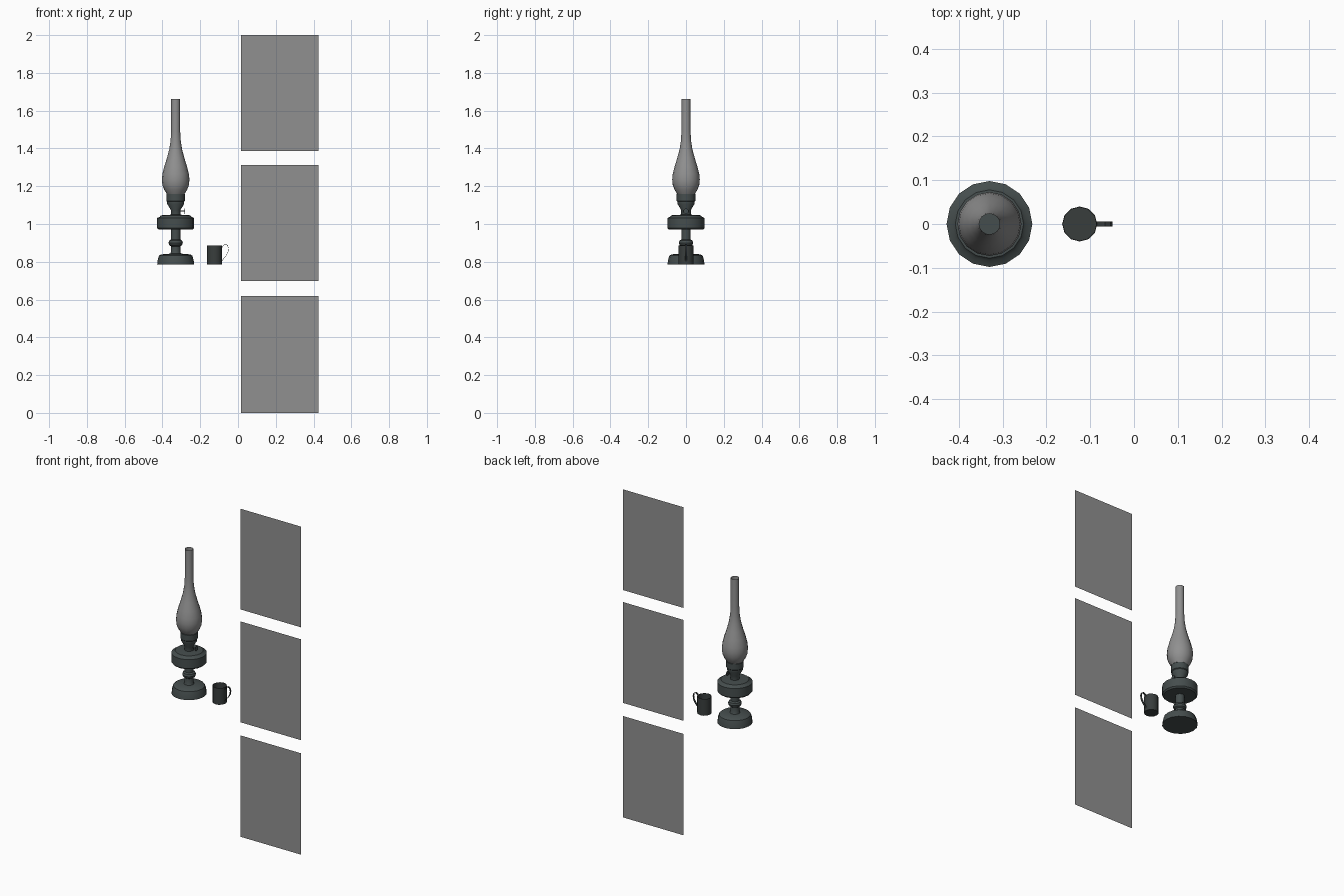
import bpy, bmesh, math
from mathutils import Vector

if "Cube" in bpy.data.objects:
    bpy.data.objects.remove(bpy.data.objects["Cube"])


def material(name, rgb):
    m = bpy.data.materials.new(name)
    m.diffuse_color = (*rgb, 1)
    m.use_nodes = True
    m.node_tree.nodes["Principled BSDF"].inputs["Base Color"].default_value = m.diffuse_color
    return m


METAL = material("dark pewter", (0.060, 0.075, 0.075))
TIN = material("dark tin", (0.040, 0.047, 0.046))
GLASS = material("smoky glass", (0.28, 0.28, 0.28))


def make(name, bm, mat, angle=None):
    me = bpy.data.meshes.new(name)
    bm.to_mesh(me)
    bm.free()
    me.materials.append(mat)
    ob = bpy.data.objects.new(name, me)
    bpy.context.collection.objects.link(ob)
    if angle:
        bpy.ops.object.select_all(action='DESELECT')
        bpy.context.view_layer.objects.active = ob
        ob.select_set(True)
        bpy.ops.object.shade_smooth_by_angle(angle=math.radians(angle))
    return ob


def lathe(name, cx, profile, sides, mat, cap_bottom=True, cap_top=True, angle=35):
    """Revolve (radius, z) pairs, listed bottom to top on the outside."""
    bm = bmesh.new()
    rings = []
    for r, z in profile:
        rings.append([bm.verts.new((cx + r * math.cos(2 * math.pi * i / sides),
                                    r * math.sin(2 * math.pi * i / sides), z))
                      for i in range(sides)])
    for a, b in zip(rings, rings[1:]):
        for i in range(sides):
            j = (i + 1) % sides
            bm.faces.new((a[i], a[j], b[j], b[i]))
    if cap_bottom:
        bm.faces.new(rings[0][::-1])
    if cap_top:
        bm.faces.new(rings[-1])
    return make(name, bm, mat, angle)


LX, CX = -0.33, -0.124

# Lamp: foot, stem with knob, oil reservoir, burner
lathe("lamp_foot", LX, [(0.098, 0.785), (0.095, 0.81), (0.088, 0.832),
                        (0.078, 0.839), (0.03, 0.843)], 16, METAL)
lathe("lamp_stem", LX, [(0.030, 0.840), (0.025, 0.85), (0.025, 0.882), (0.034, 0.888),
                        (0.038, 0.900), (0.034, 0.912), (0.025, 0.918),
                        (0.025, 0.975)], 16, METAL)
lathe("oil_reservoir", LX, [(0.090, 0.970), (0.098, 0.978), (0.098, 1.032),
                            (0.084, 1.038), (0.078, 1.046), (0.03, 1.049)], 16, METAL)
lathe("burner", LX, [(0.026, 1.045), (0.026, 1.075), (0.045, 1.106),
                     (0.045, 1.118), (0.049, 1.122), (0.049, 1.158),
                     (0.045, 1.163)], 16, METAL)

# Wick knob: thin disc on a short rod
for name, r, length, x in (("wick_rod", 0.003, 0.03, -0.295),
                           ("wick_knob", 0.014, 0.003, -0.281)):
    bpy.ops.mesh.primitive_cylinder_add(vertices=12, radius=r, depth=length,
                                        location=(x, 0, 1.068),
                                        rotation=(0, math.pi / 2, 0))
    bpy.context.object.name = name
    bpy.context.object.data.materials.append(METAL)

# Glass chimney, open at both ends
lathe("glass_chimney", LX, [(0.046, 1.158), (0.060, 1.180), (0.070, 1.205), (0.073, 1.235),
                            (0.070, 1.265), (0.060, 1.305), (0.046, 1.35),
                            (0.034, 1.395), (0.027, 1.44), (0.024, 1.49),
                            (0.0235, 1.663)], 16, GLASS, False, False, 60)

# Tin mug: outer wall, rim, inner wall and floor
lathe("mug", CX, [(0.040, 0.785), (0.040, 0.886), (0.038, 0.886), (0.038, 0.790)],
      12, TIN)

# Mug handle: thin ribbon along a curved path
path = [(-0.086, 0.873), (-0.078, 0.887), (-0.066, 0.893), (-0.055, 0.887),
        (-0.050, 0.870), (-0.054, 0.848), (-0.066, 0.828), (-0.078, 0.815),
        (-0.086, 0.802)]
bm = bmesh.new()
rows = []
for i, (x, z) in enumerate(path):
    a, b = path[max(i - 1, 0)], path[min(i + 1, len(path) - 1)]
    t = Vector((b[0] - a[0], 0, b[1] - a[1])).normalized()
    n = Vector((-t.z, 0, t.x)) * 0.001
    p = Vector((x, 0, z))
    w = Vector((0, 0.006, 0))
    rows.append([bm.verts.new(v) for v in (p + n - w, p + n + w, p - n + w, p - n - w)])
for a, b in zip(rows, rows[1:]):
    for i in range(4):
        j = (i + 1) % 4
        bm.faces.new((a[i], a[j], b[j], b[i]))
bm.faces.new(rows[0])
bm.faces.new(rows[-1][::-1])
bmesh.ops.recalc_face_normals(bm, faces=bm.faces)
make("mug_handle", bm, TIN, 40)

# Three upright window panes
for k, (z0, z1) in enumerate(((0.0, 0.618), (0.698, 1.313), (1.386, 2.0))):
    bm = bmesh.new()
    bm.faces.new([bm.verts.new((x, 0, z)) for x, z in
                  ((0.016, z0), (0.426, z0), (0.426, z1), (0.016, z1))])
    make(f"window_pane_{k + 1}", bm, GLASS)
